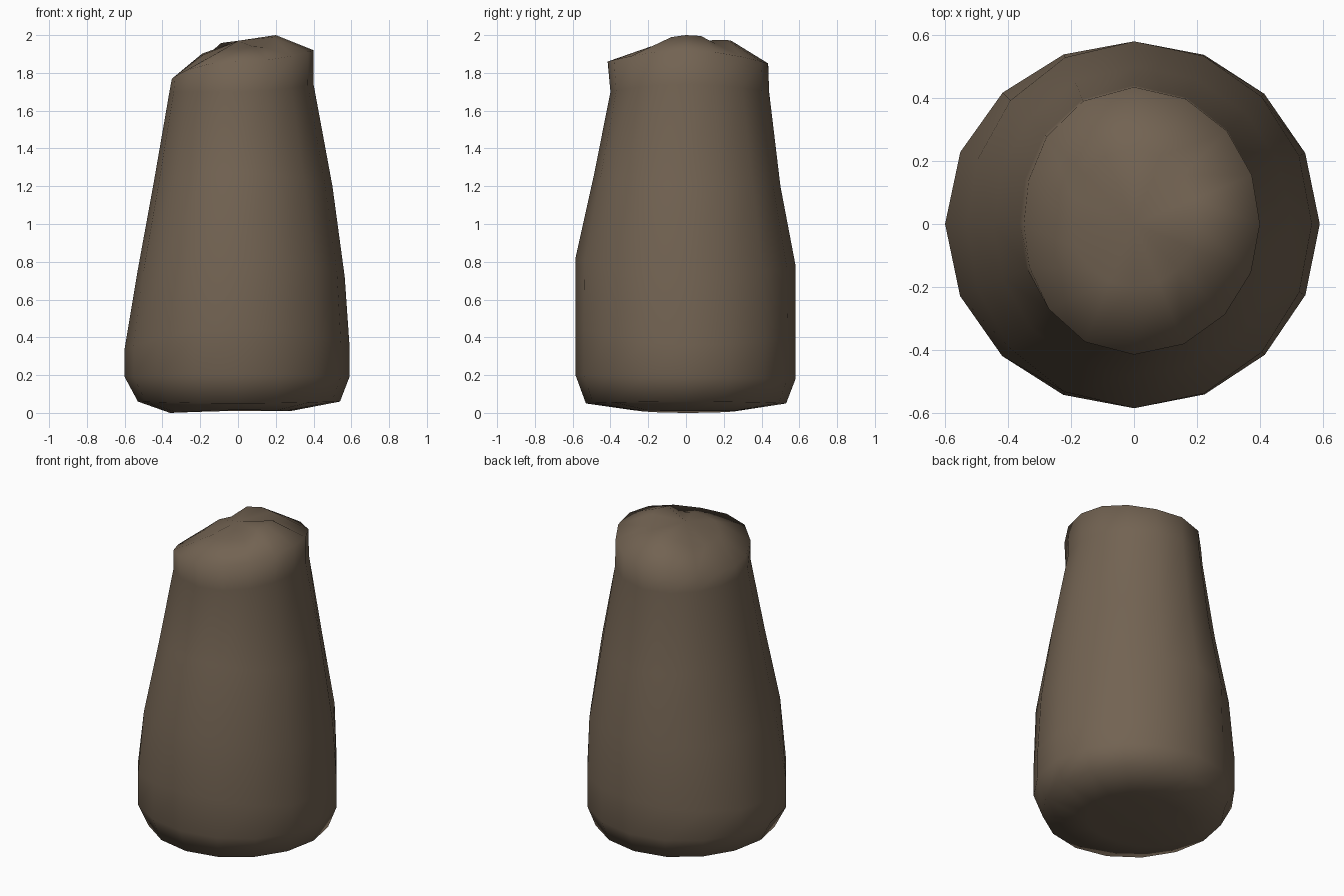
import bpy, bmesh, math

if "Cube" in bpy.data.objects:
    bpy.data.objects.remove(bpy.data.objects["Cube"])

SIDES = 16

# Each ring: radius and height at the right, back, left and front
RINGS = [
    ((.28, .27, .36, .28), (.01, .01, .0, .015)),
    ((.54, .53, .53, .53), (.06, .05, .06, .05)),
    ((.59, .58, .60, .585), (.19, .18, .19, .20)),
    ((.59, .58, .60, .585), (.36, .40, .34, .45)),
    ((.565, .58, .53, .585), (.72, .78, .76, .82)),
    ((.50, .50, .446, .485), (1.20, 1.20, 1.22, 1.27)),
    ((.40, .44, .363, .40), (1.74, 1.70, 1.70, 1.70)),
    ((.40, .435, .35, .415), (1.92, 1.85, 1.77, 1.86)),
    ((.20, .24, .20, .20), (2.0, 1.97, 1.89, 1.93)),
]


def around(values, i):
    """Blend smoothly between the four quarter values."""
    q, t = divmod(i * 4 / SIDES, 1)
    a, b = values[int(q) % 4], values[(int(q) + 1) % 4]
    s = (1 - math.cos(t * math.pi)) / 2
    return a + (b - a) * s


bm = bmesh.new()

# Tapered trunk wall with rounded foot and slanted, broken top
loops = []
for radii, heights in RINGS:
    loop = []
    for i in range(SIDES):
        a = 2 * math.pi * i / SIDES
        r = around(radii, i)
        loop.append(bm.verts.new((r * math.cos(a), r * math.sin(a), around(heights, i))))
    loops.append(loop)

# Small chips on the inner ring of the broken top
for i, dz in ((2, -.03), (6, -.03), (10, -.02), (14, -.03)):
    loops[-1][i].co.z += dz

for low, high in zip(loops, loops[1:]):
    for i in range(SIDES):
        j = (i + 1) % SIDES
        bm.faces.new((low[i], low[j], high[j], high[i]))

# Fans closing the underside and the top
base = bm.verts.new((0, 0, .025))
peak = bm.verts.new((0, 0, 1.97))
for i in range(SIDES):
    j = (i + 1) % SIDES
    bm.faces.new((loops[0][j], loops[0][i], base))
    bm.faces.new((loops[-1][i], loops[-1][j], peak))

for f in bm.faces:
    f.smooth = True

mesh = bpy.data.meshes.new("tree_stump")
bm.to_mesh(mesh)
bm.free()
stump = bpy.data.objects.new("tree_stump", mesh)
bpy.context.collection.objects.link(stump)

# Brown bark
bark = bpy.data.materials.new("bark")
bark.diffuse_color = (.17, .125, .085, 1)
bark.use_nodes = True
bark.node_tree.nodes["Principled BSDF"].inputs["Base Color"].default_value = bark.diffuse_color
mesh.materials.append(bark)
